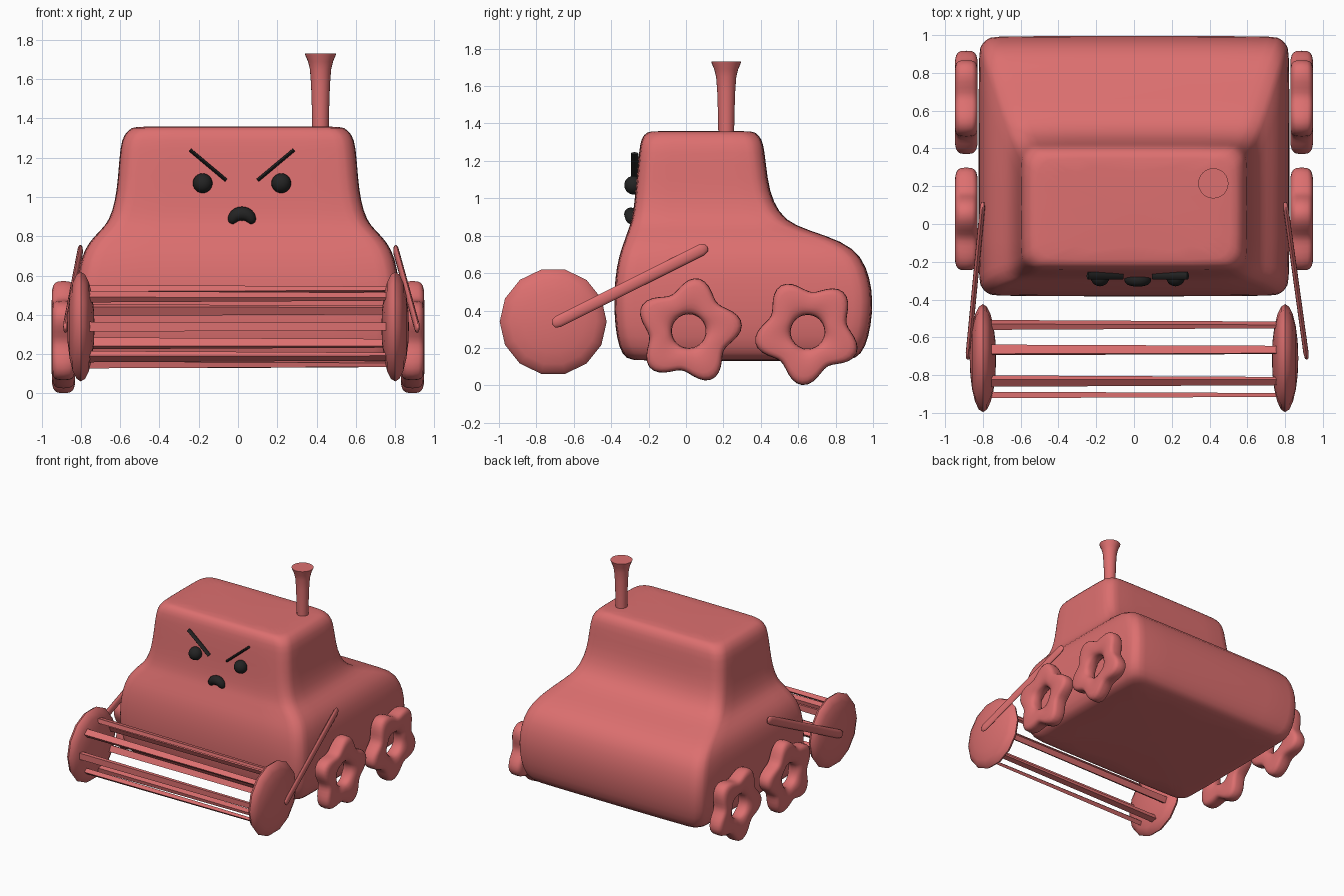
import bpy, bmesh
from math import sin, cos, pi, radians, copysign
from mathutils import Vector, Matrix

cube = bpy.data.objects.get("Cube")
if cube:
    bpy.data.objects.remove(cube)


def material(name, rgb):
    m = bpy.data.materials.new(name)
    m.use_nodes = True
    color = (*rgb, 1)
    m.diffuse_color = color
    m.node_tree.nodes["Principled BSDF"].inputs["Base Color"].default_value = color
    return m


RED = material("soft_red", (0.72, 0.16, 0.16))
BLACK = material("soft_black", (0.017, 0.017, 0.017))


def finish(bm, name, mat, angle=40):
    bmesh.ops.recalc_face_normals(bm, faces=bm.faces)
    mesh = bpy.data.meshes.new(name)
    bm.to_mesh(mesh)
    bm.free()
    mesh.materials.append(mat)
    obj = bpy.data.objects.new(name, mesh)
    bpy.context.collection.objects.link(obj)
    if angle:
        bpy.ops.object.select_all(action='DESELECT')
        obj.select_set(True)
        bpy.context.view_layer.objects.active = obj
        bpy.ops.object.shade_smooth_by_angle(angle=radians(angle))
    return obj


def loft(name, rings, mat, closed=False, angle=40):
    """Skin a list of point rings; cap the ends or join them up."""
    bm = bmesh.new()
    rows = [[bm.verts.new(p) for p in ring] for ring in rings]
    n = len(rows[0])
    for a, b in zip(rows, rows[1:] + rows[:1] if closed else rows[1:]):
        for i in range(n):
            j = (i + 1) % n
            bm.faces.new((a[i], a[j], b[j], b[i]))
    if not closed:
        bm.faces.new(rows[0])
        bm.faces.new(rows[-1])
    return finish(bm, name, mat, angle)


def turn(count):
    return [2 * pi * i / count for i in range(count)]


def ellipsoid(name, center, size, mat, segments, rings, axis_x=False):
    bm = bmesh.new()
    bmesh.ops.create_uvsphere(bm, u_segments=segments, v_segments=rings, radius=1)
    if axis_x:
        bmesh.ops.rotate(bm, verts=bm.verts, matrix=Matrix.Rotation(pi / 2, 3, 'Y'))
    bmesh.ops.scale(bm, verts=bm.verts, vec=size)
    bmesh.ops.translate(bm, verts=bm.verts, vec=center)
    return finish(bm, name, mat, 60)


# Body: rounded rectangles stacked upward (height, half width, front, back)
def rounded_rect(z, half, front, back, radius=0.1):
    points = []
    for k, (sx, back_side) in enumerate([(1, 1), (-1, 1), (-1, 0), (1, 0)]):
        cx = sx * (half - radius)
        cy = back - radius if back_side else front + radius
        for s in range(5):
            a = (k + s / 4) * pi / 2
            points.append((cx + radius * cos(a), cy + radius * sin(a), z))
    return points


SECTIONS = [
    (.13, .69, -.27, .83), (.14, .75, -.32, .91), (.2, .80, -.36, .96),
    (.32, .82, -.38, .99), (.45, .825, -.385, 1), (.57, .82, -.38, .985),
    (.69, .80, -.36, .94), (.77, .76, -.33, .84), (.83, .70, -.31, .65),
    (.88, .655, -.29, .53), (.98, .625, -.275, .465), (1.1, .61, -.265, .435),
    (1.26, .60, -.25, .42), (1.32, .58, -.24, .405), (1.355, .54, -.21, .37),
    (1.36, .51, -.18, .34)]
body = loft("body", [rounded_rect(*s) for s in SECTIONS], RED, angle=60)
sub = body.modifiers.new("smooth_body", 'SUBSURF')
sub.levels = sub.render_levels = 1

# Chimney with a flared rim
PIPE = [(1.33, .042), (1.45, .044), (1.57, .048), (1.65, .054), (1.69, .064),
        (1.72, .077), (1.73, .08)]
loft("chimney", [[(.42 + r * cos(a), .215 + r * sin(a), z) for a in turn(24)]
                 for z, r in PIPE], RED)


# Lumpy five-lobed ring wheels
def wheel(name, side, y, z, start):
    rings = []
    for t in turn(60):
        outer = .25 + .036 * cos(5 * (t - start))
        mid, half = (outer + .09) / 2, (outer - .09) / 2
        ring = []
        for a in turn(20):
            c, s = cos(a), sin(a)
            power = .55 if c > 0 else .9
            r = mid + half * copysign(abs(c) ** power, c)
            x = side * (.888 + .06 * copysign(abs(s) ** .6, s))
            ring.append((x, y + r * cos(t), z + r * sin(t)))
        rings.append(ring)
    loft(name, rings, RED, closed=True, angle=50)


# Flat tapered arm carrying the reel
def arm(name, side, end_x):
    a, b = Vector((side * .80, .115, .74)), Vector((end_x, -.715, .325))
    along = (b - a).normalized()
    thin = along.cross(Vector((0, 0, 1))).normalized()
    wide = thin.cross(along)
    rings = []
    for i in range(17):
        u = i / 16
        swell = max(.08, min(1, (4 * u * (1 - u)) ** .5 * 1.5))
        center = a.lerp(b, (1 - cos(pi * u)) / 2)
        rings.append([center + wide * (.032 * swell * cos(t)) +
                      thin * (.014 * swell * sin(t)) for t in turn(12)])
    loft(name, rings, RED, angle=60)


REEL_Y, REEL_Z = -.71, .34
for side, label, arm_x in ((1, "left", .915), (-1, "right", -.88)):
    wheel(label + "_front_wheel", side, .015, .29, radians(80))
    wheel(label + "_rear_wheel", side, .65, .286, radians(48))
    arm(label + "_reel_arm", side, arm_x)
    ellipsoid(label + "_reel_disc", (side * .80, REEL_Y, REEL_Z),
              (.07, .286, .286), RED, 14, 10, axis_x=True)

# Reel bars around the axis
for i, a in enumerate(turn(7)):
    bm = bmesh.new()
    bmesh.ops.create_cube(bm, size=1)
    bmesh.ops.scale(bm, verts=bm.verts, vec=(1.52, .034, .05))
    # each bar narrows toward one end
    for v in bm.verts:
        if v.co.x > 0:
            v.co.y *= .6
            v.co.z *= .8
    bmesh.ops.translate(bm, verts=bm.verts, vec=(0, -.195, 0))
    bmesh.ops.rotate(bm, verts=bm.verts, matrix=Matrix.Rotation(a, 3, 'X'))
    bmesh.ops.translate(bm, verts=bm.verts, vec=(0, REEL_Y, REEL_Z))
    finish(bm, f"reel_bar_{i + 1}", RED, 0)

# Face: eyes, slanted brows and a downturned mouth
FACE_X = .02
for side, label in ((1, "left"), (-1, "right")):
    ellipsoid(label + "_eye", (FACE_X + side * .2, -.28, 1.07),
              (.05, .05, .05), BLACK, 20, 12)
    inner = Vector((FACE_X + side * .08, -.275, 1.085))
    outer = Vector((FACE_X + side * .265, -.275, 1.24))
    across = (outer - inner).cross(Vector((0, 1, 0))).normalized()
    loft(label + "_brow",
         [[p + across * (.009 * cos(t)) + Vector((0, .02 * sin(t), 0))
           for t in turn(8)] for p in (inner, inner.lerp(outer, .5), outer)], BLACK)

mouth = []
for i in range(17):
    u = i / 16
    a = pi * (1.08 - 1.16 * u)
    fat = .036 * max(.15, (4 * u * (1 - u)) ** .4)
    mouth.append([(FACE_X + cos(a) * (.047 + fat * cos(t)), -.295 + fat * sin(t),
                   .873 + sin(a) * (.042 + fat * cos(t))) for t in turn(12)])
loft("mouth", mouth, BLACK, angle=60)
